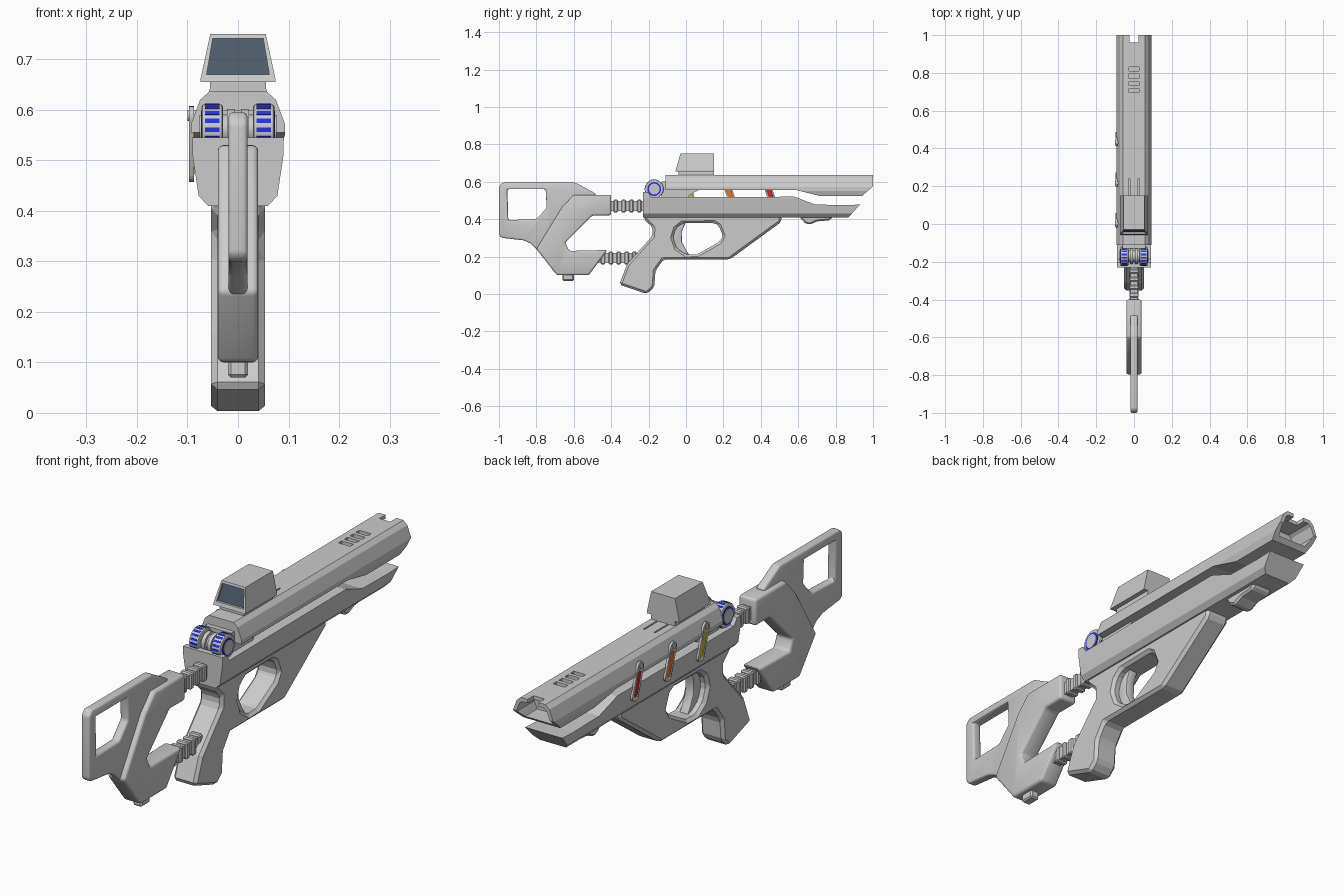
import bpy, bmesh, math
from mathutils import Matrix, Vector

if "Cube" in bpy.data.objects:
    bpy.data.objects.remove(bpy.data.objects["Cube"])


def colour(name, rgb):
    m = bpy.data.materials.new(name)
    m.diffuse_color = (*rgb, 1)
    m.use_nodes = True
    m.node_tree.nodes["Principled BSDF"].inputs["Base Color"].default_value = m.diffuse_color
    return m


BLUE = colour("blue", (0.02, 0.03, 0.8))
GLASS = colour("glass", (0.08, 0.11, 0.15))
RED = colour("red", (0.6, 0.02, 0.02))
ORANGE = colour("orange", (0.75, 0.18, 0.03))
YELLOW = colour("yellow", (0.65, 0.5, 0.02))


def finish(bm, name, mat=None):
    bmesh.ops.recalc_face_normals(bm, faces=bm.faces)
    me = bpy.data.meshes.new(name)
    bm.to_mesh(me)
    bm.free()
    ob = bpy.data.objects.new(name, me)
    bpy.context.collection.objects.link(ob)
    if mat:
        me.materials.append(mat)
    return ob


def prism(name, pts, lo, hi, axis="x", mat=None, shear=0):
    """Extrude a (y,z) outline along x, an (x,z) outline along y or an (x,y) outline along z."""
    place = {"x": lambda a, b, t: (t, a, b), "y": lambda a, b, t: (a, t + shear * (b - 0.66), b),
             "z": lambda a, b, t: (a, b, t)}[axis]
    bm = bmesh.new()
    rings = [[bm.verts.new(place(a, b, t)) for a, b in pts] for t in (lo, hi)]
    for r in rings:
        bm.faces.new(r)
    n = len(pts)
    for i in range(n):
        j = (i + 1) % n
        bm.faces.new((rings[0][i], rings[0][j], rings[1][j], rings[1][i]))
    return finish(bm, name, mat)


def box(name, x, y, z, mat=None):
    return prism(name, [(y[0], z[0]), (y[1], z[0]), (y[1], z[1]), (y[0], z[1])], *x, mat=mat)


def disc(name, y, z, r, x0, x1, n=32, mat=None):
    pts = [(y + r * math.cos(2 * math.pi * i / n), z + r * math.sin(2 * math.pi * i / n)) for i in range(n)]
    ob = prism(name, pts, x0, x1, mat=mat)
    return smooth(ob)


def apply(ob, mod):
    bpy.ops.object.select_all(action="DESELECT")
    bpy.context.view_layer.objects.active = ob
    ob.select_set(True)
    bpy.ops.object.modifier_apply(modifier=mod.name)


def boolean(ob, cutter, op="DIFFERENCE"):
    m = ob.modifiers.new("cut", "BOOLEAN")
    m.operation, m.object, m.solver = op, cutter, "EXACT"
    apply(ob, m)
    bpy.data.objects.remove(cutter)
    return ob


def smooth(ob):
    bpy.ops.object.select_all(action="DESELECT")
    bpy.context.view_layer.objects.active = ob
    ob.select_set(True)
    bpy.ops.object.shade_smooth_by_angle(angle=math.radians(35))
    return ob


def bevel(ob, width, segments=1):
    m = ob.modifiers.new("bevel", "BEVEL")
    m.width, m.segments, m.limit_method, m.angle_limit = width, segments, "ANGLE", math.radians(28)
    apply(ob, m)
    return smooth(ob) if segments > 1 else ob


def mirrored(half):
    return half + [(-a, b) for a, b in reversed(half)]


# Thin rear shoulder plate with its window
plate = prism("shoulder_plate", [(-0.98, 0.595), (-0.59, 0.595), (-0.48, 0.535), (-0.55, 0.40), (-0.72, 0.20),
              (-0.78, 0.22), (-0.83, 0.27), (-0.87, 0.287), (-0.985, 0.30), (-1, 0.315), (-1, 0.575)], -0.019, 0.019)
boolean(plate, prism("window", [(-0.955, 0.56), (-0.75, 0.56), (-0.745, 0.46), (-0.80, 0.40), (-0.95, 0.395)], -0.1, 0.1))
bevel(plate, 0.009, 3)

# C-shaped stock body and the tab below it
stock = prism("stock_body", [(-0.80, 0.24), (-0.665, 0.46), (-0.60, 0.53), (-0.40, 0.53), (-0.40, 0.42), (-0.50, 0.42),
              (-0.645, 0.275), (-0.625, 0.23), (-0.42, 0.235), (-0.52, 0.10), (-0.69, 0.10)], -0.04, 0.04)
bevel(stock, 0.011, 3)
bevel(box("stock_tab", (-0.02, 0.02), (-0.66, -0.60), (0.07, 0.12)), 0.006)

# Two ribbed rods joining the stock to the grip
for tag, y0, y1, z in (("upper", -0.45, -0.20, 0.47), ("lower", -0.56, -0.24, 0.192)):
    box(tag + "_rod", (-0.018, 0.018), (y0, y1), (z - 0.026, z + 0.026))
    k = int((y1 - y0) / 0.042)
    for i in range(k):
        y = y0 + 0.02 + i * 0.042
        bevel(box(f"{tag}_rod_rib_{i}", (-0.025, 0.025), (y, y + 0.024), (z - 0.034, z + 0.034)), 0.005)

# Grip and trigger housing
grip = prism("grip_housing", [(-0.225, 0.43), (-0.225, 0.40), (-0.178, 0.355), (-0.18, 0.31), (-0.315, 0.16),
             (-0.357, 0.05), (-0.21, 0.0), (-0.17, 0.035), (-0.163, 0.125), (-0.12, 0.185), (0.235, 0.185),
             (0.51, 0.385), (0.51, 0.43)], -0.053, 0.053)
boolean(grip, prism("trigger_hole", [(-0.07, 0.30), (-0.055, 0.35), (-0.02, 0.378), (0.15, 0.38), (0.175, 0.365),
                    (0.197, 0.31), (0.18, 0.28), (0.06, 0.212), (0.0, 0.21), (-0.05, 0.245)], -0.2, 0.2))
bevel(grip, 0.012)
trigger = prism("trigger", [(-0.08, 0.385), (0.0, 0.385), (-0.02, 0.34), (-0.022, 0.28), (0.0, 0.235), (0.02, 0.205),
                (-0.08, 0.205)], -0.02, 0.02)
bevel(trigger, 0.006, 2)

# Lower rail: side outline intersected with its cross-section
lower = prism("lower_rail", [(-0.23, 0.545), (-0.205, 0.545), (-0.185, 0.517), (0.58, 0.52), (0.69, 0.478), (0.86, 0.475),
              (0.93, 0.478), (0.87, 0.41), (-0.23, 0.41)], -0.2, 0.2)
boolean(lower, prism("lower_section", mirrored([(0.055, 0.405), (0.078, 0.43), (0.09, 0.51), (0.091, 0.56)]),
                     -0.5, 1.2, "y"), "INTERSECT")
bevel(prism("front_hand_stop", [(0.60, 0.42), (0.635, 0.38), (0.66, 0.37), (0.70, 0.388), (0.77, 0.394), (0.79, 0.42)],
            -0.045, 0.045), 0.008)

# Upper barrel shroud
barrel = prism("barrel_shroud", [(-0.11, 0.555), (-0.11, 0.65), (1, 0.65), (1, 0.575), (0.94, 0.523), (0.72, 0.523),
               (0.59, 0.555)], -0.2, 0.2)
boolean(barrel, prism("shroud_section", mirrored([(0.075, 0.50), (0.093, 0.55), (0.093, 0.572), (0.075, 0.62),
                      (0.057, 0.636)]), -0.5, 1.5, "y"), "INTERSECT")
boolean(barrel, prism("muzzle_recess", mirrored([(0.065, 0.54), (0.078, 0.57), (0.063, 0.61), (0.05, 0.62)]), 0.88, 1.1, "y"))
boolean(barrel, box("muzzle_notch", (-0.025, 0.025), (0.96, 1.1), (0.60, 0.7)))
for i in range(4):
    y = 0.695 + i * 0.038
    boolean(barrel, box("vent", (-0.027, 0.027), (y, y + 0.022), (0.622, 0.7)))
for s in (-1, 1):
    boolean(barrel, box("groove", (s * 0.025 - 0.003, s * 0.025 + 0.003), (0.10, 0.24), (0.628, 0.7)))

# Core joining the shroud to the rail
prism("receiver_core", [(-0.13, 0.50), (-0.13, 0.60), (-0.05, 0.60), (0.07, 0.556), (0.02, 0.53), (0.0, 0.50)], -0.06, 0.06)

# Hinge wheels with blue rim marks and rings
WY, WZ = -0.17, 0.561
disc("hinge_axle", WY, WZ, 0.03, -0.07, 0.07)
for s in (-1, 1):
    tag = "right" if s > 0 else "left"
    bevel(disc(tag + "_hinge_wheel", WY, WZ, 0.05, *sorted((s * 0.03, s * 0.072))), 0.005, 2)
    disc(tag + "_hinge_washer", WY, WZ, 0.041, *sorted((s * 0.006, s * 0.022)))
    disc(tag + "_wheel_ring", WY, WZ, 0.037, *sorted((s * 0.06, s * 0.0735)), mat=BLUE)
    disc(tag + "_wheel_cap", WY, WZ, 0.029, *sorted((s * 0.06, s * 0.076)))
    bm = bmesh.new()
    for i in range(18):
        turn = Matrix.Translation((s * 0.051, WY, WZ)) @ Matrix.Rotation(i * math.pi / 9, 4, "X")
        bmesh.ops.create_cube(bm, size=1, matrix=turn @ Matrix.Translation((0, 0.046, 0))
                              @ Matrix.Diagonal((0.029, 0.0105, 0.009, 1)))
    finish(bm, tag + "_wheel_marks", BLUE)

# Sight base, hood and slanted screen
prism("sight_base", mirrored([(0.057, 0.625), (0.054, 0.67)]), -0.04, 0.15, "y")
sight = prism("sight_hood", [(-0.057, 0.655), (-0.03, 0.75), (0.15, 0.75), (0.15, 0.655)], -0.2, 0.2)
boolean(sight, prism("hood_section", mirrored([(0.074, 0.65), (0.074, 0.662), (0.055, 0.75)]), -0.3, 0.3, "y"), "INTERSECT")
pane = mirrored([(0.062, 0.67), (0.05, 0.741)])
boolean(sight, prism("screen_recess", pane, -0.15, -0.043, "y", shear=0.28))
prism("sight_screen", pane, -0.046, -0.040, "y", GLASS, 0.28)

# Three slanted indicator straps on the left side
for i, mat in enumerate((YELLOW, ORANGE, RED)):
    cy = 0.02 + i * 0.215
    up = Vector((-0.045, 0.14)).normalized()
    side = Vector((up.y, -up.x))

    def pill(name, half, r, x0, x1, m=None, shift=0):
        c, pts = Vector((cy, 0.532)) + up * shift, []
        for end in (1, -1):
            for k in range(9):
                a = math.pi * k / 8
                pts.append(tuple(c + end * (up * (half + r * math.sin(a)) + side * r * math.cos(a))))
        return smooth(prism(name, pts, x0, x1, mat=m))

    boolean(pill(f"strap_frame_{i}", 0.058, 0.02, -0.097, -0.087),
            pill("strap_hole", 0.04, 0.012, -0.2, 0.2, shift=-0.01))
    pill(f"strap_light_{i}", 0.04, 0.0125, -0.0955, -0.086, mat, -0.01)
    knob = Vector((cy, 0.532)) + up * 0.06
    disc(f"strap_knob_{i}", knob.x, knob.y, 0.011, -0.1, -0.07, 16)
